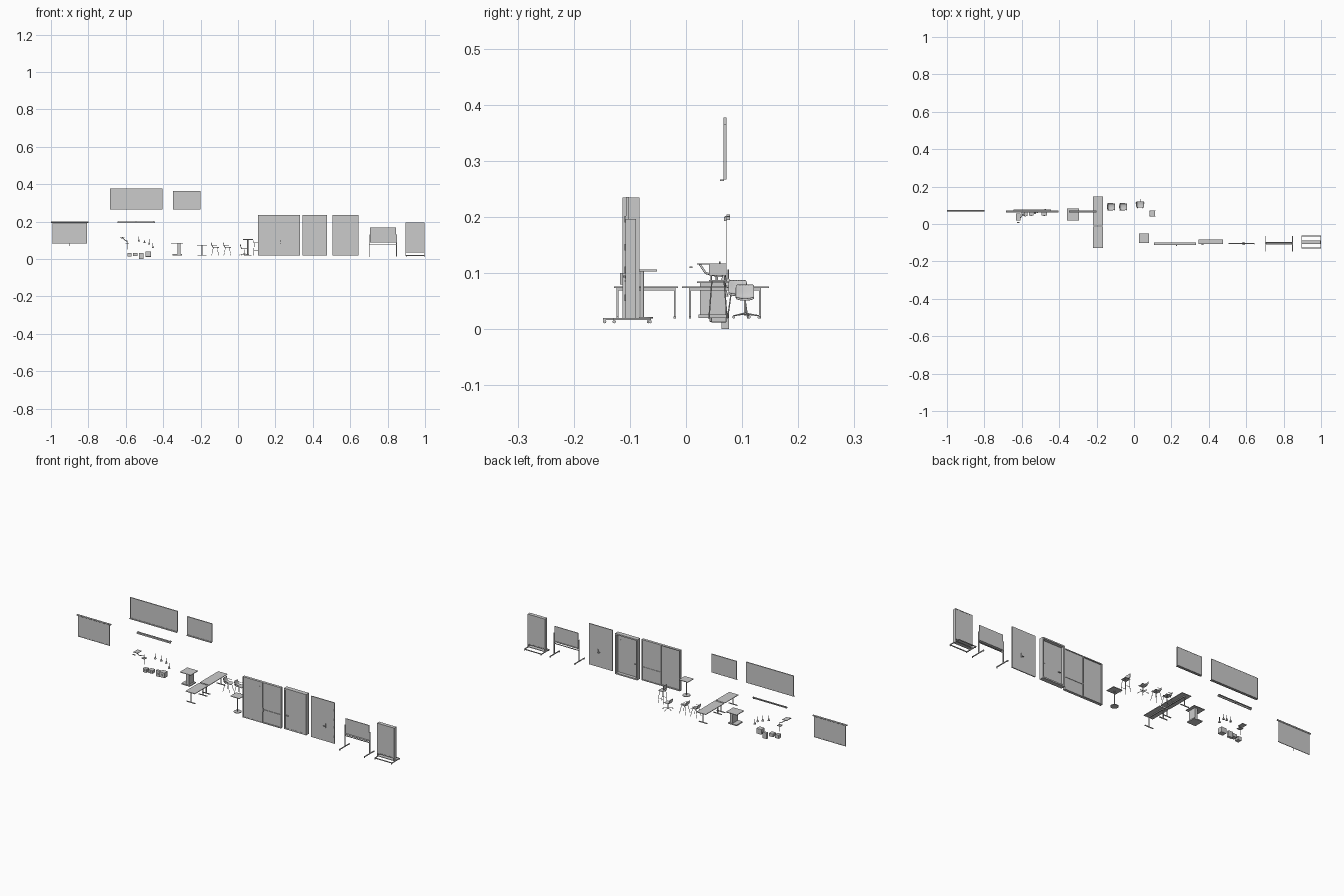
import bpy, bmesh, math
from mathutils import Vector


def box(name, x0, x1, y0, y1, z0, z1, bevel=0):
    bm = bmesh.new()
    bmesh.ops.create_cube(bm, size=1)
    for v in bm.verts:
        v.co = Vector(((x0 + x1) / 2 + v.co.x * (x1 - x0),
                       (y0 + y1) / 2 + v.co.y * (y1 - y0),
                       (z0 + z1) / 2 + v.co.z * (z1 - z0)))
    if bevel:
        bmesh.ops.bevel(bm, geom=bm.edges[:], offset=bevel, segments=2, affect='EDGES', profile=0.5)
    return finish(name, bm)


def finish(name, bm, smooth=False):
    me = bpy.data.meshes.new(name)
    for f in bm.faces:
        f.smooth = smooth and len(f.verts) < 5
    bm.to_mesh(me)
    bm.free()
    ob = bpy.data.objects.new(name, me)
    bpy.context.collection.objects.link(ob)
    return ob


def rod(name, a, b, r, r2=None, n=12):
    a, b = Vector(a), Vector(b)
    bm = bmesh.new()
    bmesh.ops.create_cone(bm, cap_ends=True, segments=n, radius1=r,
                          radius2=r if r2 is None else r2, depth=(b - a).length)
    q = (b - a).to_track_quat('Z', 'Y')
    for v in bm.verts:
        v.co = q @ v.co + (a + b) / 2
    return finish(name, bm, True)


def frame(name, x0, x1, y0, y1, z0, z1, w):
    """Four-bar upright frame."""
    box(name + "_left", x0, x0 + w, y0, y1, z0, z1)
    box(name + "_right", x1 - w, x1, y0, y1, z0, z1)
    box(name + "_top", x0 + w, x1 - w, y0, y1, z1 - w, z1)
    box(name + "_bottom", x0 + w, x1 - w, y0, y1, z0, z0 + w)


def shell(name, prof, cx, cy, width, dip=0.003):
    """Seat and back shell: side profile swept across the width."""
    bm = bmesh.new()
    rows = []
    for i in range(7):
        t = i / 3 - 1
        rows.append([bm.verts.new((cx + x + dip * t * t * (i2 > 3), cy + t * width / 2,
                                   z + dip * t * t * (i2 <= 3)))
                     for i2, (x, z) in enumerate(prof)])
    for r, s in zip(rows, rows[1:]):
        for j in range(len(prof) - 1):
            bm.faces.new((r[j], r[j + 1], s[j + 1], s[j]))
    ob = finish(name, bm, True)
    m = ob.modifiers.new("thickness", 'SOLIDIFY')
    m.thickness = 0.0015
    s = ob.modifiers.new("smooth", 'SUBSURF')
    s.levels = s.render_levels = 1
    return ob


# pull-down projection screen
rod("screen_roller", (-1, 0.072, 0.198), (-0.8, 0.072, 0.198), 0.004)
box("screen_cloth", -0.993, -0.807, 0.0715, 0.0725, 0.086, 0.198)
box("screen_weight_bar", -0.994, -0.806, 0.0705, 0.0735, 0.084, 0.087)
rod("screen_cord", (-0.9, 0.072, 0.085), (-0.9, 0.072, 0.07), 0.0006, n=6)

# wall boards with trays
for nm, x0, x1, z0, z1 in (("large_board", -0.685, -0.405, 0.267, 0.377),
                           ("small_board", -0.348, -0.2, 0.267, 0.365)):
    box(nm + "_panel", x0 + 0.001, x1 - 0.001, 0.068, 0.072, z0 + 0.001, z1 - 0.001)
    frame(nm + "_frame", x0, x1, 0.067, 0.0725, z0, z1, 0.002)
    box(nm + "_tray", x0, x1, 0.061, 0.068, 0.2645, 0.2665)

# wall rail with brackets
box("wall_rail", -0.645, -0.445, 0.068, 0.072, 0.193, 0.2)
box("wall_rail_lip", -0.645, -0.445, 0.07, 0.078, 0.2, 0.202)
for i in range(3):
    box("rail_bracket", -0.64 + i * 0.093, -0.636 + i * 0.093, 0.072, 0.078, 0.195, 0.204)

# swing arm with tablet
rod("arm_post", (-0.592, 0.055, 0.05), (-0.592, 0.055, 0.1), 0.002)
rod("arm_lower", (-0.592, 0.055, 0.095), (-0.605, 0.035, 0.1), 0.0018)
rod("arm_upper", (-0.605, 0.035, 0.1), (-0.618, 0.025, 0.115), 0.0018)
box("arm_tablet", -0.632, -0.606, 0.02, 0.055, 0.1155, 0.1175)
box("arm_head", -0.626, -0.612, 0.006, 0.012, 0.109, 0.112)
box("arm_clamp", -0.602, -0.582, 0.045, 0.065, 0.081, 0.084)

# row of small equipment boxes
for x0, x1, y0, y1, z0, z1 in ((-0.592, -0.57, 0.042, 0.064, 0.013, 0.033),
                               (-0.562, -0.537, 0.045, 0.07, 0.016, 0.033),
                               (-0.53, -0.504, 0.063, 0.077, 0.0, 0.032),
                               (-0.495, -0.465, 0.045, 0.072, 0.012, 0.04)):
    box("equipment_box", x0, x1, y0, y1, z0, z1, 0.0015)
    rod("equipment_lens", ((x0 + x1) / 2, y0 - 0.003, (z0 + z1) / 2),
        ((x0 + x1) / 2, y0, (z0 + z1) / 2), 0.004)
for x, y, z in ((-0.53, 0.06, 0.105), (-0.5, 0.068, 0.098), (-0.475, 0.075, 0.09), (-0.455, 0.07, 0.07)):
    rod("pendant_stem", (x, y, z), (x, y, z + 0.016), 0.0012, n=8)
    rod("pendant_shade", (x, y, z - 0.012), (x, y, z), 0.006, 0.002, 16)

# lectern table with end panel
box("lectern_top", -0.357, -0.293, 0.02, 0.082, 0.082, 0.085)
box("lectern_panel", -0.323, -0.308, 0.025, 0.07, 0.026, 0.082)
box("lectern_base", -0.35, -0.3, 0.022, 0.073, 0.02, 0.026)

# two folding tables with T legs
for y0, y1, legs in ((-0.128, -0.014, (-0.122, -0.02)), (-0.007, 0.148, (0.007, 0.132))):
    box("long_table_top", -0.22, -0.165, y0, y1, 0.0735, 0.0765)
    box("long_table_beam", -0.195, -0.19, legs[0], legs[1], 0.069, 0.0735)
    for y in legs:
        box("long_table_leg", -0.195, -0.19, y - 0.0015, y + 0.0015, 0.022, 0.0735)
        box("long_table_foot", -0.217, -0.168, y - 0.002, y + 0.002, 0.019, 0.023)

# side profile of a chair: seat front to back top
PROF = [(0.02, 0.058), (0.016, 0.062), (0, 0.061), (-0.013, 0.061), (-0.018, 0.066), (-0.021, 0.076), (-0.023, 0.088)]

# four-legged chairs
for cx in (-0.122, -0.057):
    cy = 0.092
    shell("chair_shell", PROF, cx, cy, 0.034)
    for sy in (-1, 1):
        for sx in (-1, 1):
            rod("chair_leg", (cx + sx * 0.01, cy + sy * 0.012, 0.061),
                (cx + sx * 0.019, cy + sy * 0.018, 0.019), 0.0012, n=8)
        rod("chair_arm", (cx - 0.018, cy + sy * 0.018, 0.074), (cx + 0.01, cy + sy * 0.018, 0.074), 0.001, n=8)

# swivel chair with star base
cx, cy = 0.033, 0.105
shell("swivel_shell", [(x, z - 0.008) for x, z in PROF], cx, cy, 0.034)
rod("swivel_column", (cx, cy, 0.024), (cx, cy, 0.052), 0.002)
for i in range(5):
    a = i * math.tau / 5 + math.pi / 2
    tip = (cx + 0.025 * math.cos(a), cy + 0.025 * math.sin(a), 0.024)
    rod("swivel_spoke", (cx, cy, 0.028), tip, 0.0018, 0.001, 8)
    rod("swivel_caster", (tip[0] - 0.001, tip[1], 0.0215), (tip[0] + 0.001, tip[1], 0.0215), 0.0025)

# bar stool
cx, cy = 0.098, 0.057
box("stool_seat", cx - 0.015, cx + 0.015, cy - 0.016, cy + 0.016, 0.085, 0.088, 0.001)
box("stool_back", cx - 0.016, cx - 0.014, cy - 0.016, cy + 0.015, 0.096, 0.117)
for sy in (-1, 1):
    rod("stool_back_post", (cx - 0.013, cy + sy * 0.012, 0.086), (cx - 0.015, cy + sy * 0.012, 0.1), 0.001, n=8)
    for sx in (-1, 1):
        rod("stool_leg", (cx + sx * 0.011, cy + sy * 0.011, 0.085),
            (cx + sx * 0.015, cy + sy * 0.016, 0.02), 0.0012, n=8)
    rod("stool_footrest", (cx - 0.014, cy + sy * 0.014, 0.045), (cx + 0.014, cy + sy * 0.014, 0.045), 0.001, n=8)

# tall pedestal table
box("tall_table_top", 0.026, 0.079, -0.102, -0.052, 0.103, 0.106)
rod("tall_table_column", (0.052, -0.078, 0.022), (0.052, -0.078, 0.103), 0.003)
rod("tall_table_base", (0.052, -0.078, 0.019), (0.052, -0.078, 0.022), 0.019, n=32)

# sliding door with fixed side panel
frame("wide_door_frame", 0.106, 0.332, -0.113, -0.099, 0.018, 0.235, 0.004)
box("wide_door_leaf", 0.109, 0.222, -0.112, -0.106, 0.02, 0.232)
box("wide_door_side_panel", 0.22, 0.33, -0.108, -0.102, 0.02, 0.232)
box("wide_door_mullion", 0.218, 0.224, -0.113, -0.1, 0.02, 0.232)
box("wide_door_crossbar", 0.224, 0.328, -0.111, -0.1, 0.084, 0.09)
box("wide_door_vision_strip", 0.2, 0.208, -0.1135, -0.106, 0.11, 0.21)
box("wide_door_handle", 0.224, 0.229, -0.118, -0.112, 0.08, 0.1)

# single door in deep frame
frame("framed_door_frame", 0.346, 0.477, -0.107, -0.083, 0.018, 0.235, 0.007)
box("framed_door_leaf", 0.353, 0.47, -0.106, -0.1, 0.02, 0.228)
box("framed_door_vision_strip", 0.452, 0.458, -0.107, -0.099, 0.11, 0.2)
for y0, y1 in ((-0.112, -0.106), (-0.1, -0.094)):
    box("framed_door_handle", 0.36, 0.372, y0, y1, 0.092, 0.095)

# plain hinged door
box("plain_door_leaf", 0.506, 0.645, -0.107, -0.102, 0.018, 0.236)
for y0, y1 in ((-0.113, -0.107), (-0.102, -0.096)):
    box("plain_door_handle", 0.58, 0.592, y0, y1, 0.096, 0.099)
box("plain_door_lock_plate", 0.588, 0.593, -0.1085, -0.1005, 0.09, 0.112)
for z in (0.05, 0.1, 0.14, 0.19):
    rod("plain_door_hinge", (0.643, -0.108, z), (0.643, -0.108, z + 0.012), 0.0016)

# mobile whiteboard
box("mobile_board_panel", 0.705, 0.845, -0.103, -0.099, 0.089, 0.168)
box("mobile_board_tray", 0.705, 0.845, -0.11, -0.096, 0.085, 0.087)
box("mobile_board_rail", 0.702, 0.848, -0.103, -0.099, 0.074, 0.077)
for x in (0.702, 0.848):
    box("mobile_board_post", x - 0.002, x + 0.002, -0.104, -0.098, 0.018, 0.132)
    box("mobile_board_foot", x - 0.002, x + 0.002, -0.148, -0.064, 0.016, 0.02)
    for y in (-0.145, -0.067):
        rod("mobile_board_caster", (x - 0.001, y, 0.0135), (x + 0.001, y, 0.0135), 0.003)

# freestanding display on rectangular floor frame
box("display_body", 0.897, 0.995, -0.107, -0.09, 0.038, 0.194)
frame("display_frame", 0.895, 0.997, -0.108, -0.089, 0.02, 0.196, 0.003)
box("display_divider", 0.897, 0.995, -0.108, -0.089, 0.034, 0.038)
for x in (0.895, 0.996):
    box("display_base_side", x, x + 0.004, -0.13, -0.062, 0.016, 0.02)
for y in (-0.13, -0.066):
    box("display_base_bar", 0.895, 1.0, y, y + 0.004, 0.016, 0.02)
    for x in (0.899, 0.996):
        rod("display_caster", (x - 0.001, y + 0.002, 0.0135), (x + 0.001, y + 0.002, 0.0135), 0.003)
